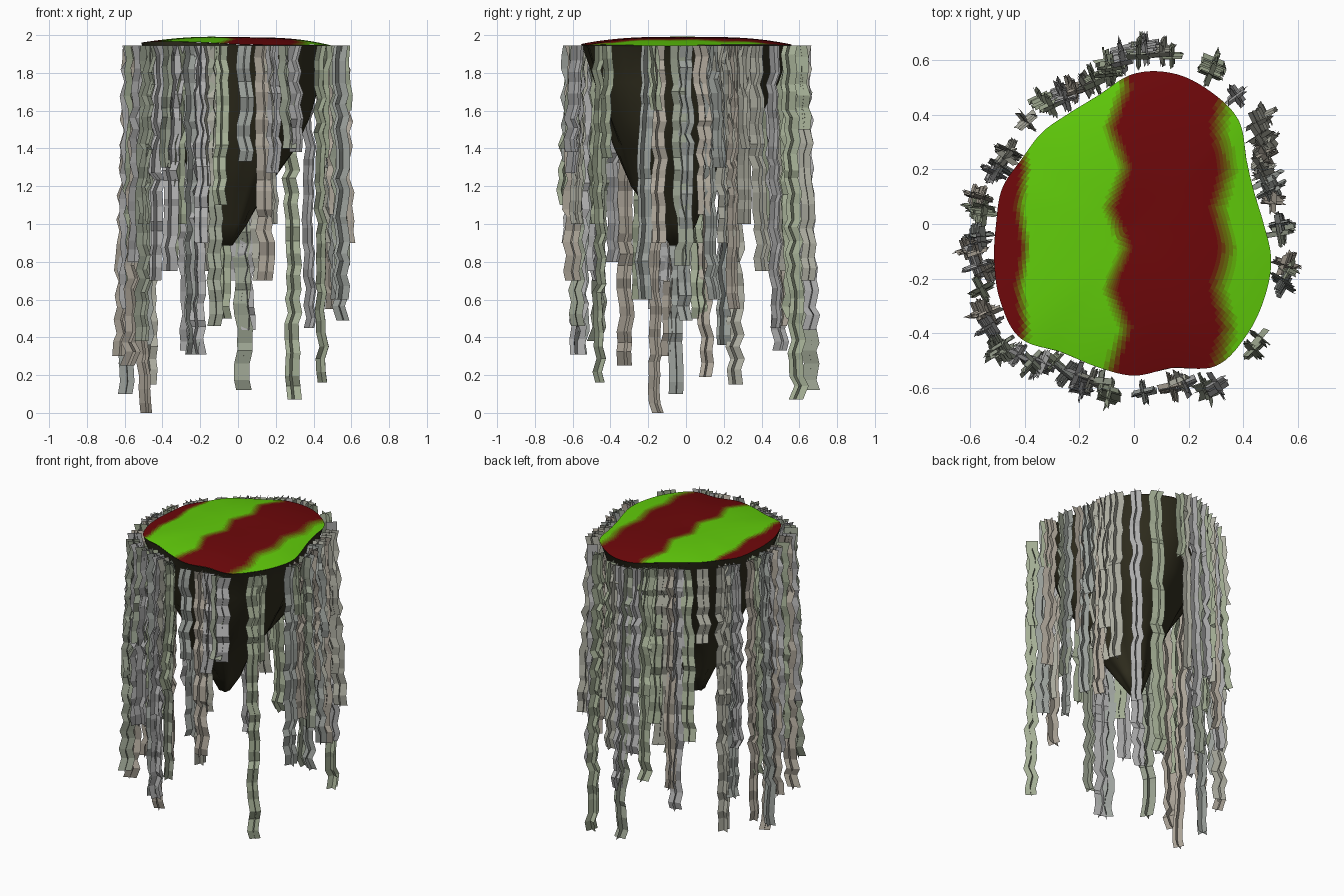
import bpy, bmesh, math, random
from math import sin, cos, radians, pi

if "Cube" in bpy.data.objects:
    bpy.data.objects.remove(bpy.data.objects["Cube"])

random.seed(7)

# Island outline: radius every 15 degrees, counter-clockwise from +x
RADII = [.475, .455, .475, .54, .56, .57, .55, .49, .47, .475, .475, .50,
         .505, .53, .565, .59, .54, .54, .555, .545, .60, .58, .55, .52]


def rim(a):
    """Smoothly interpolated outline radius at angle a (radians)."""
    t = (a / radians(15)) % 24
    i, f = int(t), t % 1
    p = [RADII[(i + k) % 24] for k in (-1, 0, 1, 2)]
    return p[1] + .5 * f * (p[2] - p[0] + f * (2 * p[0] - 5 * p[1] + 4 * p[2] - p[3]
                            + f * (3 * (p[1] - p[2]) + p[3] - p[0])))


def material(name, rgb):
    m = bpy.data.materials.new(name)
    m.diffuse_color = [((c + .055) / 1.055) ** 2.4 for c in rgb] + [1]
    m.use_nodes = True
    m.node_tree.nodes["Principled BSDF"].inputs["Base Color"].default_value = m.diffuse_color
    return m


def finish(bm, name, mats, smooth=False):
    me = bpy.data.meshes.new(name)
    bm.to_mesh(me)
    bm.free()
    for m in mats:
        me.materials.append(m)
    for p in me.polygons:
        p.use_smooth = smooth
    ob = bpy.data.objects.new(name, me)
    bpy.context.collection.objects.link(ob)
    return ob


def bridge(bm, a, b):
    n = len(a)
    return [bm.faces.new((a[i], a[(i + 1) % n], b[(i + 1) % n], b[i])) for i in range(n)]


# Striped top: gentle dome with bands that blend from red to green
RED, GREEN, STEPS = (.43, .03, .04), (.38, .80, .04), 9
blends = [material(f"band_{i}", [r + (g - r) * i / (STEPS - 1) for r, g in zip(RED, GREEN)])
          for i in range(STEPS)]


def band(x, y):
    """0 for red, 1 for green."""
    zig = .06 * abs(((y * 3.4 + .3) % 1) * 2 - 1)
    step = lambda edge, w: min(1, max(0, (x - edge) / w + .5))
    return step(-.42 + zig * .4, .04) - step(-.09 + zig, .06) + step(.31 + zig * .6, .08)


def top_z(x, y, s):
    return 1.958 + .03 * (1 - s ** 3) - .022 * x + .012 * sin(5 * x + 1) * cos(4 * y) * s


bm = bmesh.new()
N, R = 180, 36
rings = []
for k in range(1, R + 1):
    s = k / R
    ring = []
    for i in range(N):
        a = 2 * pi * i / N
        x, y = s * rim(a) * cos(a), s * rim(a) * sin(a)
        ring.append(bm.verts.new((x, y, top_z(x, y, s))))
    rings.append(ring)
mid = bm.verts.new((0, 0, top_z(0, 0, 0)))
for i in range(N):
    bm.faces.new((mid, rings[0][i], rings[0][(i + 1) % N]))
for a, b in zip(rings, rings[1:]):
    bridge(bm, a, b)
bm.normal_update()
for f in bm.faces:
    if f.normal.z < 0:
        f.normal_flip()
    c = f.calc_center_median()
    f.material_index = round(band(c.x, c.y) * (STEPS - 1))
finish(bm, "striped_top", blends, True)

# Rock underside: rim rings shrinking to an off-centre point
rock_mat = material("dark_rock", (.19, .18, .12))
LEVELS = [(None, 1, 0, 0), (1.935, .985, 0, 0), (1.75, .88, 0, 0), (1.55, .74, 0, -.02),
          (1.4, .58, 0, -.04), (1.2, .36, -.03, -.08), (1.0, .17, -.04, -.05), (.885, .06, -.06, -.05)]
bm = bmesh.new()
M, prev = 48, None
for z, s, cx, cy in LEVELS:
    ring = []
    for i in range(M):
        a = 2 * pi * i / M
        lump = 1 + (.07 * sin(5 * a + s * 6) * (1 - s) * 2 if z else 0)
        x, y = cx + s * lump * rim(a) * cos(a), cy + s * lump * rim(a) * sin(a)
        ring.append(bm.verts.new((x, y, z or top_z(x, y, 1) - .001)))
    if prev:
        bridge(bm, ring, prev)
    prev = ring
bm.faces.new(prev[::-1])
finish(bm, "rock_underside", [rock_mat], True)

# Hanging roots: angle in degrees and height of the lower end
RIGHT_ROOTS = [(-47, .16), (-42, 1.35), (-21, .6), (-18, 1.6), (-15, .9), (-4, .78), (1, .49),
               (9, 1.05), (13, .6), (17, 1.3), (21, .9), (25, .8), (29, .55), (32, 1.4),
               (35, 1.0), (39, .75), (51, .45), (63, .07), (77, 1.5), (81, .7)]
BACK_ROOTS = [(86, .44), (89, .12), (94, .7), (97, 1.1), (100, .5), (106, .9), (110, .75),
              (114, .46), (118, 1.2), (120, .33), (125, .8), (137, 1.45), (149, .15),
              (153, 1.0), (156, .36), (160, .7)]
LEFT_ROOTS = [(170, .19), (173, .9), (176, .5), (184, .1), (187, .7), (190, .3), (195, .55),
              (198, 0), (202, .6), (212, .25), (215, .8), (222, .38), (225, 1.0), (229, .7)]
FRONT_ROOTS = [(233, 1.3), (237, .75), (241, 1.0), (245, .31), (249, .31), (251, .9), (254, 1.2),
               (258, .46), (262, 1.1), (273, 1.33), (283, .7), (286, 1.0), (288, 1.27),
               (293, 1.4), (297, 1.38)]
TINTS = [(.68, .68, .63), (.64, .68, .58), (.68, .65, .60), (.62, .64, .62),
         (.68, .68, .68), (.60, .63, .56)]
root_mats = [material(f"root_{i}", c) for i, c in enumerate(TINTS)]


def hanging_root(index, angle, z_end):
    """Two crossed zigzag ribbons, one along the rim and one pointing outward."""
    a = radians(angle)
    r0 = rim(a) + random.uniform(.04, .06)
    drift = -.06 if z_end == 0 else random.uniform(.0, .065)
    sway = random.uniform(-.03, .03)
    rows = max(4, round((1.945 - z_end) / .065))
    w = random.uniform(.034, .044)
    twist = random.uniform(-.25, .25)
    bm = bmesh.new()
    prev = None
    for k in range(rows + 1):
        t = k / rows
        r = r0 + drift * t + (-1) ** (k // random.choice((1, 1, 2))) * random.uniform(.002, .014)
        side = sway * t + random.uniform(-.012, .012)
        z = 1.945 + (z_end - 1.945) * t
        if 0 < k < rows:
            z += random.uniform(-.018, .018)
        row = []
        for u, v in ((0, -w), (0, w), (-w, 0), (w, 0)):
            dr, ds = u * cos(twist) - v * sin(twist), u * sin(twist) + v * cos(twist)
            x = (r + dr) * cos(a) - (side + ds) * sin(a)
            y = (r + dr) * sin(a) + (side + ds) * cos(a)
            row.append(bm.verts.new((x, y, z)))
        if prev:
            bm.faces.new((prev[0], row[0], row[1], prev[1]))
            bm.faces.new((prev[2], row[2], row[3], prev[3]))
        prev = row
    finish(bm, f"hanging_root_{index:02d}", [random.choice(root_mats)])


for n, (angle, z_end) in enumerate(RIGHT_ROOTS + BACK_ROOTS + LEFT_ROOTS + FRONT_ROOTS):
    hanging_root(n, angle, z_end)
